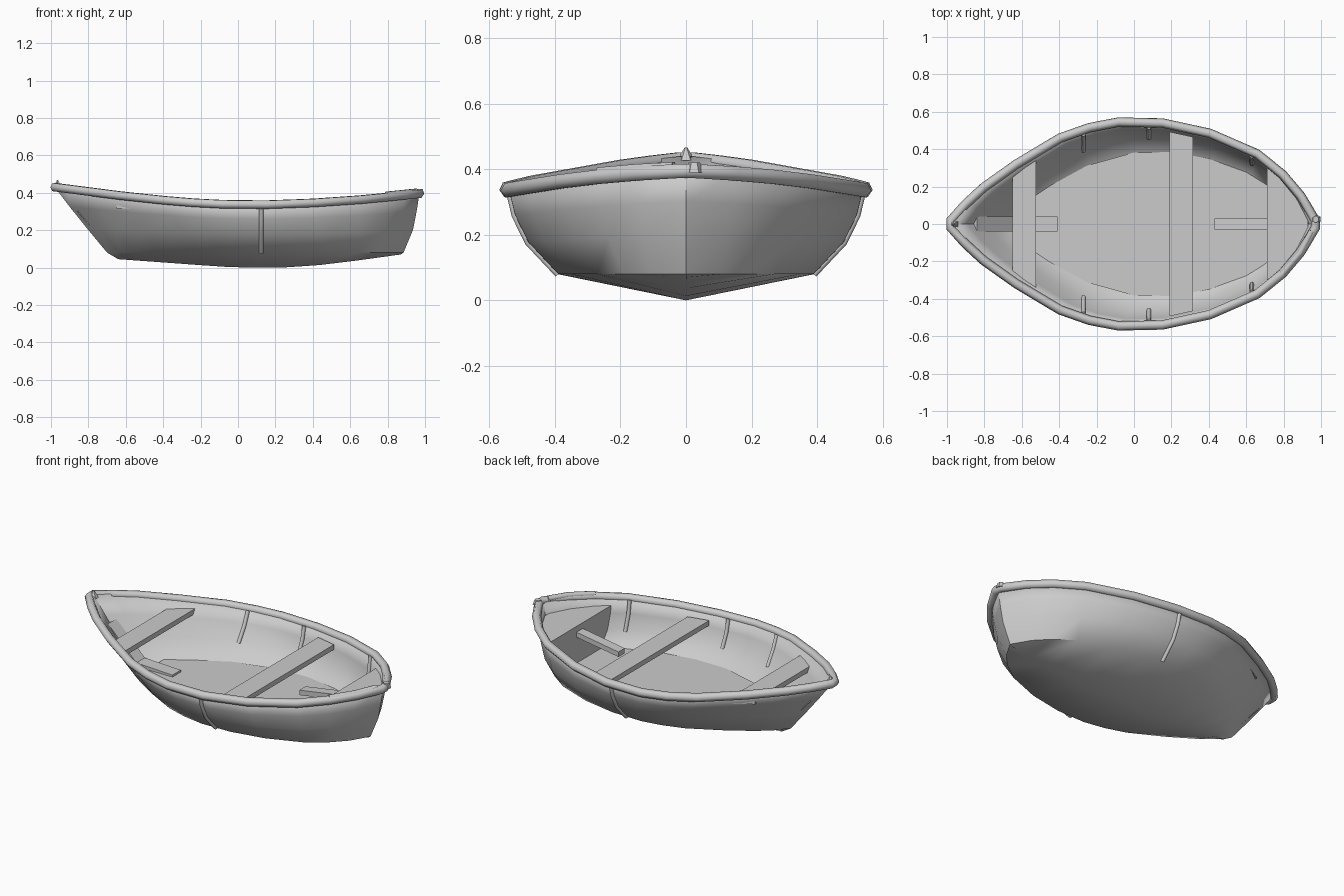
import bpy, bmesh
from mathutils import Vector

cube = bpy.data.objects.get("Cube")
if cube:
    bpy.data.objects.remove(cube, do_unlink=True)

gray = bpy.data.materials.new("plain gray")
gray.use_nodes = True
gray.diffuse_color = (0.6, 0.6, 0.6, 1)
gray.node_tree.nodes["Principled BSDF"].inputs["Base Color"].default_value = gray.diffuse_color

# Hull lines, each as (fraction of length, value)
BEAM = [(0, 0), (.04, .105), (.09, .195), (.18, .32), (.3, .46), (.38, .515), (.46, .545),
        (.58, .54), (.71, .485), (.84, .375), (.91, .265), (.96, .15), (1, 0)]
SHEER = [(0, .43), (.2, .38), (.35, .35), (.5, .335), (.65, .338), (.85, .365), (1, .395)]
KEEL = [(0, .045), (.3, .012), (.42, 0), (.6, 0), (.75, .018), (1, .07)]
# Levels from rim to keel: start x, end x, width factor, height share
LEVELS = [(-.98, .97, 1, 1), (-.9, .955, .965, .7), (-.81, .935, .89, .38),
          (-.7, .885, .72, 0), (-.64, .87, 0, None)]


def look(table, u):
    u = min(max(u, 0), 1)
    for (a, va), (b, vb) in zip(table, table[1:]):
        if u <= b:
            return va + (vb - va) * (u - a) / (b - a)


def hull_point(u, level, side=1, inset=0):
    x0, x1, factor, share = LEVELS[level]
    z = look(KEEL, u) if share is None else .08 + (look(SHEER, u) - .08) * share
    y = max(look(BEAM, u) * factor - inset, 0)
    return Vector((x0 + (x1 - x0) * u, side * y, z))


def section_point(x, level, side=1, inset=0):
    """Hull point at a given distance along the boat."""
    x0, x1 = LEVELS[level][:2]
    return hull_point((x - x0) / (x1 - x0), level, side, inset)


def select(obj):
    bpy.ops.object.select_all(action='DESELECT')
    obj.select_set(True)
    bpy.context.view_layer.objects.active = obj


def finish(name, bm):
    mesh = bpy.data.meshes.new(name)
    bm.to_mesh(mesh)
    bm.free()
    mesh.materials.append(gray)
    obj = bpy.data.objects.new(name, mesh)
    bpy.context.collection.objects.link(obj)
    return obj


def prism(name, outline, shift):
    """Extrude a flat outline along a vector."""
    bm = bmesh.new()
    face = bm.faces.new([bm.verts.new(p) for p in outline])
    new = bmesh.ops.extrude_face_region(bm, geom=[face])["geom"]
    bmesh.ops.translate(bm, vec=shift, verts=[g for g in new if isinstance(g, bmesh.types.BMVert)])
    bmesh.ops.recalc_face_normals(bm, faces=bm.faces)
    finish(name, bm)


def tube(name, points, radius, closed=False):
    curve = bpy.data.curves.new(name, 'CURVE')
    curve.dimensions = '3D'
    curve.bevel_depth = radius
    curve.bevel_resolution = 1
    curve.use_fill_caps = True
    spline = curve.splines.new('POLY')
    spline.points.add(len(points) - 1)
    for target, p in zip(spline.points, points):
        target.co = (*p, 1)
    spline.use_cyclic_u = closed
    spline.use_smooth = True
    curve.materials.append(gray)
    obj = bpy.data.objects.new(name, curve)
    bpy.context.collection.objects.link(obj)
    select(obj)
    bpy.ops.object.convert(target='MESH')


def symmetric_plate(name, xs, level, inset, z, thick):
    half = [(x, max(section_point(x, level).y - inset, .01), z) for x in xs]
    prism(name, half + [(x, -y, z) for x, y, z in reversed(half)], (0, 0, thick))


# Hull shell
stations = [u for u, _ in BEAM]
bm = bmesh.new()
grid = []
for u in stations:
    column = [hull_point(u, k) for k in range(5)] + [hull_point(u, k, -1) for k in (3, 2, 1, 0)]
    grid.append([bm.verts.new(p) for p in column])
for a, b in zip(grid, grid[1:]):
    for j in range(8):
        bm.faces.new((a[j], b[j], b[j + 1], a[j + 1]))
bmesh.ops.remove_doubles(bm, verts=bm.verts, dist=.0005)
hull = finish("hull", bm)
select(hull)
bpy.ops.object.shade_smooth_by_angle(angle=.85)
shell = hull.modifiers.new("shell", 'SOLIDIFY')
shell.thickness = .02
shell.offset = -1

# Rounded rim around the top edge
rim = []
for side, order in ((1, stations), (-1, stations[::-1])):
    for u in order:
        p = hull_point(u, 0)
        rim.append((p.x, side * max(p.y, .02), p.z))
tube("rim", rim, .025, True)

# Floor boards
symmetric_plate("floor", [-.58, -.45, -.25, 0, .2, .4, .6, .71], 3, .005, .092, .016)

# Cross benches, kept inside the hull sides
symmetric_plate("front_bench", [-.65, -.525], 0, .035, .315, .03)
symmetric_plate("rear_bench", [.19, .315], 1, .025, .275, .03)

# Stern deck with its bulkhead
symmetric_plate("stern_deck", [.71, .8, .87, .93], 0, .022, .315, .015)
section = [section_point(.71, k, 1, .02) for k in (0, 1, 2, 3)]
section[0].z = .32
prism("stern_bulkhead", section + [Vector((p.x, -p.y, p.z)) for p in reversed(section)], (.012, 0, 0))

# Plank reaching forward from the stern
prism("stern_plank", [(.43, -.03, .22), (.9, -.03, .295), (.9, .03, .295), (.43, .03, .22)], (0, 0, .03))

# Sloping bow timber that runs down to the floor
timber = [(-.86, .3), (-.68, .1), (-.41, .09), (-.41, .12), (-.65, .13), (-.84, .315)]
prism("bow_timber", [(x, -.04, z) for x, z in timber], (0, .08, 0))

# Short ribs inside the hull and one upright band on each outer side
for side, word in ((1, "left"), (-1, "right")):
    for n, x in enumerate((-.27, .08, .63)):
        tube(f"inner_rib_{n + 1}_{word}", [section_point(x, k, side, .024) for k in range(3)], .012)
    tube(f"outer_band_{word}", [section_point(.125, k, side) for k in range(4)], .012)

# Raised strip on the rim near the stern
strip = [hull_point(u, 0, -1) + Vector((0, 0, .014)) for u in (.91, .96, .99)]
tube("rim_strip", strip, .017)

# Bow peak and stern post fittings
for name, x, y, z, height, tip in (("bow_peak", -.965, 0, .447, .04, .004),
                                   ("stern_fitting", .972, .025, .405, .03, .018)):
    bm = bmesh.new()
    bmesh.ops.create_cone(bm, cap_ends=True, segments=6, radius1=.028, radius2=tip, depth=height)
    bmesh.ops.translate(bm, vec=(x, y, z), verts=bm.verts)
    finish(name, bm)
